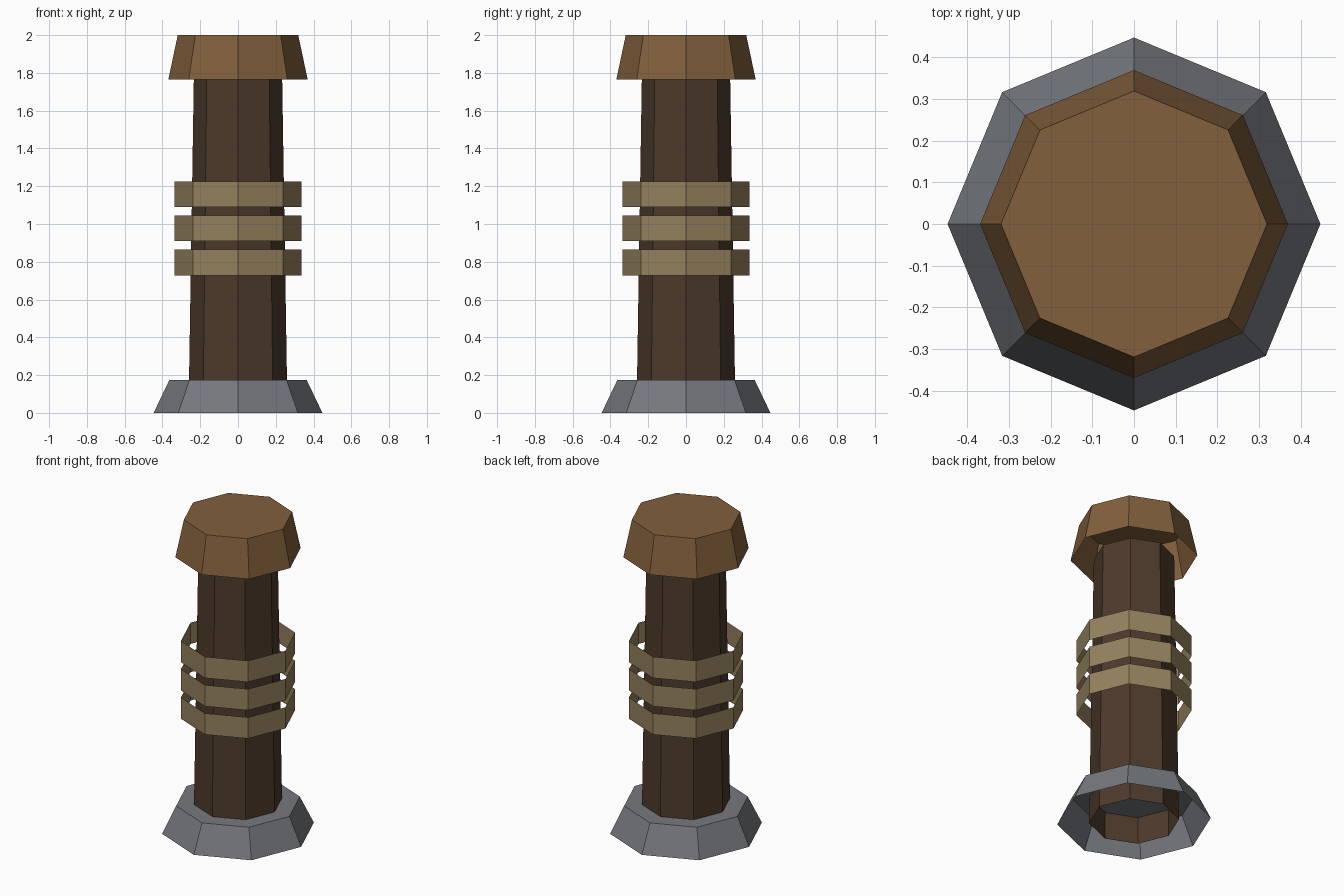
import bpy, bmesh
from math import cos, sin, pi

if "Cube" in bpy.data.objects:
    bpy.data.objects.remove(bpy.data.objects["Cube"])

SIDES = 8


def material(name, rgb):
    m = bpy.data.materials.new(name)
    m.diffuse_color = (*rgb, 1.0)
    m.use_nodes = True
    m.node_tree.nodes["Principled BSDF"].inputs["Base Color"].default_value = m.diffuse_color
    return m


def octagon_shell(name, z0, r0, z1, r1, mat, top=True):
    """Eight-sided tapered wall, open below, optionally closed on top."""
    bm = bmesh.new()
    low, high = [
        [bm.verts.new((r * cos(2 * pi * i / SIDES), r * sin(2 * pi * i / SIDES), z))
         for i in range(SIDES)]
        for z, r in ((z0, r0), (z1, r1))]
    for i in range(SIDES):
        j = (i + 1) % SIDES
        bm.faces.new((low[i], low[j], high[j], high[i]))
    if top:
        bm.faces.new(high)
    mesh = bpy.data.meshes.new(name)
    bm.to_mesh(mesh)
    bm.free()
    mesh.materials.append(mat)
    obj = bpy.data.objects.new(name, mesh)
    bpy.context.collection.objects.link(obj)
    return obj


stone = material("stone", (0.18, 0.19, 0.21))
dark_wood = material("dark_wood", (0.075, 0.042, 0.024))
cap_wood = material("cap_wood", (0.22, 0.115, 0.045))
rope = material("rope", (0.30, 0.22, 0.11))

# Stone footing, post and flared cap
octagon_shell("base", 0.0, 0.447, 0.173, 0.364, stone)
octagon_shell("post", 0.0, 0.262, 1.764, 0.234, dark_wood)
octagon_shell("cap", 1.764, 0.369, 2.0, 0.319, cap_wood)

# Three loose rope bands around the post
for i in range(3):
    z = 0.728 + 0.181 * i
    octagon_shell(f"rope_band_{i + 1}", z, 0.336, z + 0.136, 0.336, rope, top=False)
